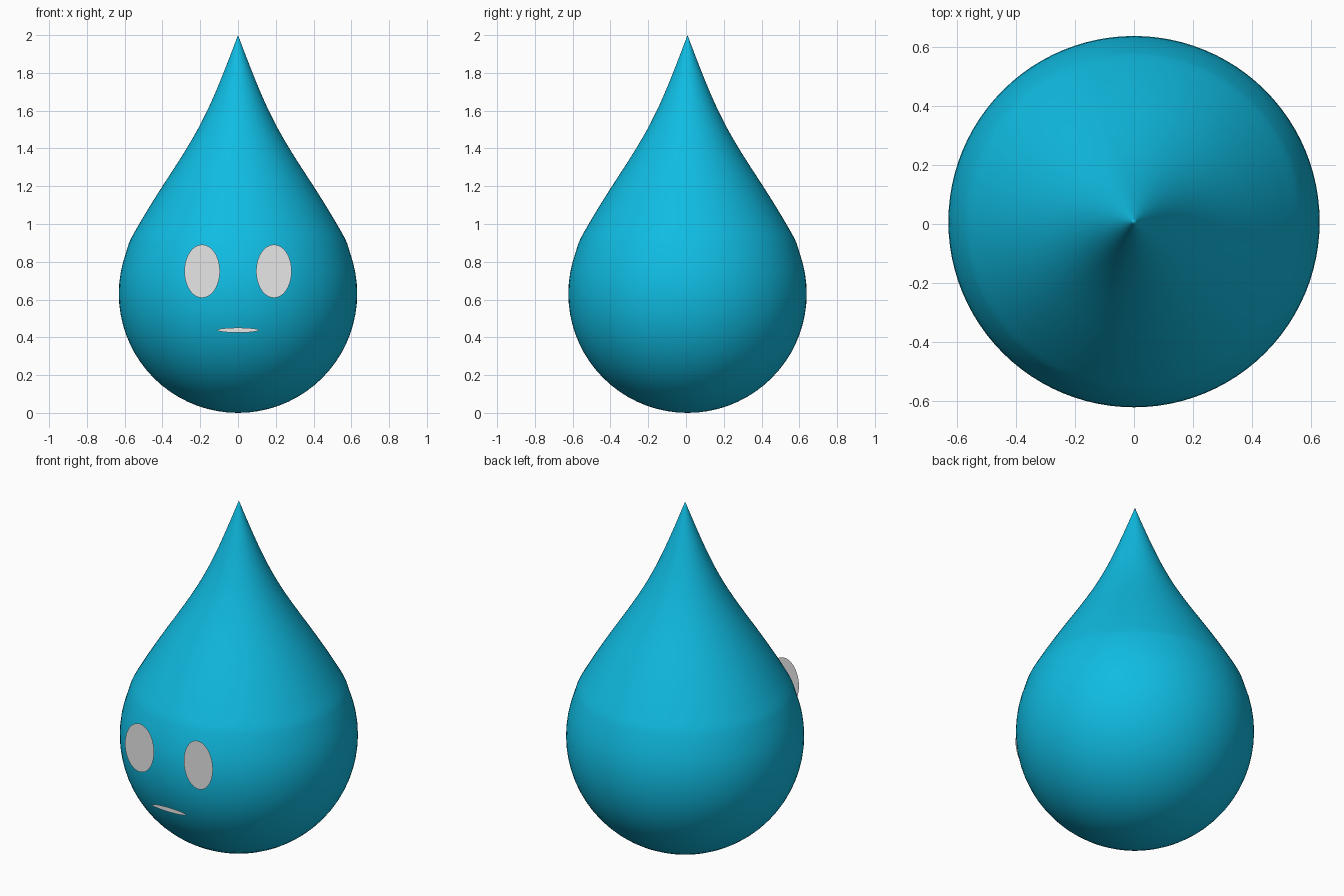
import bpy, bmesh, math

if "Cube" in bpy.data.objects:
    bpy.data.objects.remove(bpy.data.objects["Cube"])

def material(name, rgb):
    m = bpy.data.materials.new(name)
    m.diffuse_color = (*rgb, 1.0)
    m.use_nodes = True
    m.node_tree.nodes["Principled BSDF"].inputs["Base Color"].default_value = m.diffuse_color
    return m

BLUE = material("water blue", (0.005, 0.50, 0.76))
WHITE = material("eye white", (0.8, 0.8, 0.8))
BODY_Y = 0.008      # body sits slightly behind the centre
FACE_Y = -0.638     # flat plane holding the eyes and mouth

def add_object(name, bm, mat):
    me = bpy.data.meshes.new(name)
    bm.to_mesh(me)
    bm.free()
    me.materials.append(mat)
    ob = bpy.data.objects.new(name, me)
    bpy.context.collection.objects.link(ob)
    return ob

def catmull(p0, p1, p2, p3, t):
    return [0.5 * (2 * b + (c - a) * t + (2 * a - 5 * b + 4 * c - d) * t * t
                   + (3 * b - a - 3 * c + d) * t ** 3)
            for a, b, c, d in zip(p0, p1, p2, p3)]

# Drop profile (radius, height): round bottom, then concave taper to a point
R = 0.631
profile = [(R * math.sin(math.radians(a)), R - R * math.cos(math.radians(a)))
           for a in range(5, 106, 5)]
upper = [(0.577, 0.9), (0.523, 1.0), (0.463, 1.1), (0.400, 1.2), (0.335, 1.3),
         (0.272, 1.4), (0.214, 1.5), (0.163, 1.6), (0.118, 1.7), (0.077, 1.8),
         (0.038, 1.9), (0.0, 2.0)]
ctrl = [profile[-1]] + upper + [(-0.038, 2.1)]
for i in range(1, len(ctrl) - 2):
    for k in range(4):
        profile.append(catmull(*ctrl[i - 1:i + 3], k / 4))

# Body: rings of the profile, closed at both poles
SEG = 96
bm = bmesh.new()
rings = [[bm.verts.new((r * math.cos(2 * math.pi * s / SEG),
                        BODY_Y + r * math.sin(2 * math.pi * s / SEG), z))
          for s in range(SEG)] for r, z in profile]
bottom = bm.verts.new((0, BODY_Y, 0))
tip = bm.verts.new((0, BODY_Y, 2))
for s in range(SEG):
    n = (s + 1) % SEG
    bm.faces.new((bottom, rings[0][n], rings[0][s]))
    bm.faces.new((tip, rings[-1][s], rings[-1][n]))
    for lo, hi in zip(rings, rings[1:]):
        bm.faces.new((lo[s], lo[n], hi[n], hi[s]))
for f in bm.faces:
    f.smooth = True
add_object("drop_body", bm, BLUE)

# Eyes and mouth: flat ellipses facing the front
def ellipse(name, x, z, rx, rz, n=48):
    bm = bmesh.new()
    bm.faces.new([bm.verts.new((x + rx * math.cos(2 * math.pi * i / n), FACE_Y,
                                z + rz * math.sin(2 * math.pi * i / n)))
                  for i in range(n)])
    add_object(name, bm, WHITE)

for side, label in ((-1, "left"), (1, "right")):
    ellipse(label + "_eye", side * 0.19, 0.75, 0.094, 0.141)
ellipse("mouth", 0, 0.438, 0.11, 0.013)
